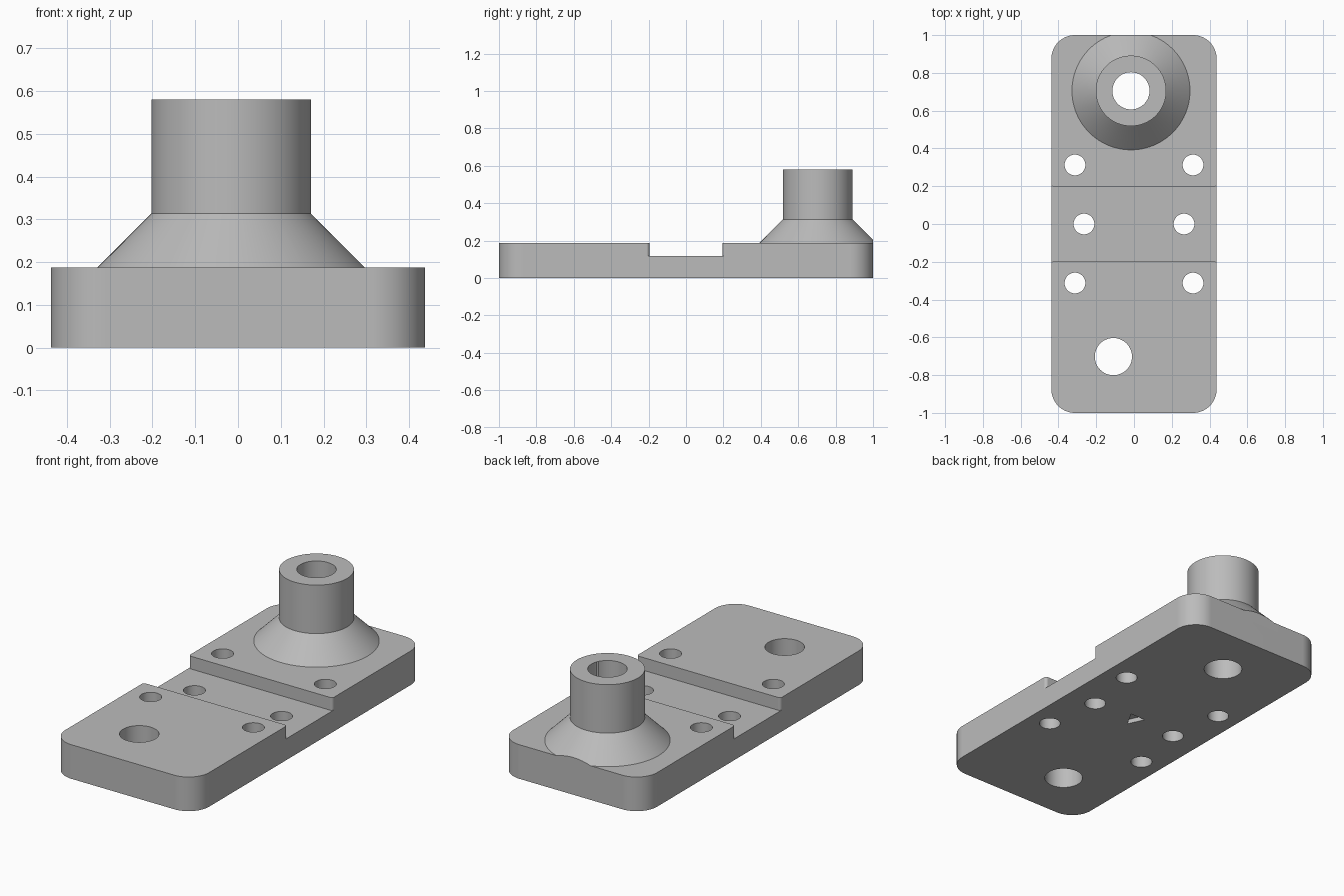
import bpy, bmesh, math
from mathutils import Matrix, Vector

cube = bpy.data.objects.get("Cube")
if cube:
    bpy.data.objects.remove(cube, do_unlink=True)

HALF_W, HALF_L, TOP = 0.4375, 1.0, 0.1875
CORNER, SLOT, SLOT_FLOOR, SLOT_ROUND = 0.125, 0.196, 0.1175, 0.016
BOSS = (-0.016, 0.705)

grey = bpy.data.materials.new("plain grey")
grey.use_nodes = True
GREY = (0.5, 0.5, 0.5, 1)
grey.diffuse_color = GREY
grey.node_tree.nodes["Principled BSDF"].inputs["Base Color"].default_value = GREY


def make_object(name, bm):
    bmesh.ops.recalc_face_normals(bm, faces=bm.faces)
    mesh = bpy.data.meshes.new(name)
    bm.to_mesh(mesh)
    bm.free()
    mesh.materials.append(grey)
    obj = bpy.data.objects.new(name, mesh)
    bpy.context.collection.objects.link(obj)
    return obj


def prism(name, outline, z0, z1):
    bm = bmesh.new()
    face = bm.faces.new([bm.verts.new((x, y, z0)) for x, y in outline])
    new = bmesh.ops.extrude_face_region(bm, geom=[face])["geom"]
    verts = [v for v in new if isinstance(v, bmesh.types.BMVert)]
    bmesh.ops.translate(bm, verts=verts, vec=(0, 0, z1 - z0))
    return make_object(name, bm)


def arc(cx, cy, r, start, end, steps):
    angles = [math.radians(start + (end - start) * i / steps) for i in range(steps + 1)]
    return [(cx + r * math.cos(a), cy + r * math.sin(a)) for a in angles]


def four_way(quarter):
    """Mirror a +x +y run of points into a closed outline."""
    back = quarter[::-1]
    return (quarter + [(-x, y) for x, y in back]
            + [(-x, -y) for x, y in quarter] + [(x, -y) for x, y in back])


def combine(target, other, operation):
    other.hide_render = True
    mod = target.modifiers.new(operation.lower(), 'BOOLEAN')
    mod.operation, mod.solver, mod.object = operation, 'EXACT', other
    bpy.context.view_layer.objects.active = target
    bpy.ops.object.modifier_apply(modifier=mod.name)
    bpy.data.objects.remove(other, do_unlink=True)


# Base plate with rounded corners
plate = prism("mounting_plate", four_way(
    arc(HALF_W - CORNER, HALF_L - CORNER, CORNER, 0, 90, 16)), 0, TOP)

# Cross slot, flared at its ends so the raised blocks get small rounded corners
flare = arc(HALF_W - SLOT_ROUND, SLOT + SLOT_ROUND, SLOT_ROUND, 0, -90, 6)
slot = prism("slot_cutter", four_way(
    [(HALF_W + 0.1, SLOT + SLOT_ROUND)] + flare), SLOT_FLOOR, 0.4)
combine(plate, slot, 'DIFFERENCE')

# Conical foot and round collar, trimmed flush with the back of the plate
bm = bmesh.new()
profile = [(0, 0.16), (0.3125, 0.16), (0.3125, TOP), (0.1865, 0.3135), (0.1865, 0.58), (0, 0.58)]
verts = [bm.verts.new((r, 0, z)) for r, z in profile]
edges = [bm.edges.new(pair) for pair in zip(verts, verts[1:])]
bmesh.ops.spin(bm, geom=verts + edges, axis=(0, 0, 1), cent=(0, 0, 0),
               angle=math.tau, steps=96, use_duplicate=False)
bmesh.ops.remove_doubles(bm, verts=bm.verts, dist=0.0001)
bmesh.ops.transform(bm, matrix=Matrix.Translation(Vector((*BOSS, 0))), verts=bm.verts)
cut = bmesh.ops.bisect_plane(bm, geom=bm.verts[:] + bm.edges[:] + bm.faces[:],
                             plane_co=(0, HALF_L, 0), plane_no=(0, 1, 0), clear_outer=True)
rim = [e for e in cut["geom_cut"] if isinstance(e, bmesh.types.BMEdge)]
bmesh.ops.holes_fill(bm, edges=rim, sides=0)
combine(plate, make_object("collar", bm), 'UNION')

# Through holes: two large bores and three pairs of screw holes
holes = [(*BOSS, 0.0985), (-0.109, -0.702, 0.0985)]
for side in (-1, 1):
    holes += [(side * x, y, 0.055) for x, y in ((0.3125, 0.3125), (0.265, 0), (0.3125, -0.3125))]
for x, y, r in holes:
    circle = arc(x, y, r, 0, 360, 48)[:-1]
    combine(plate, prism("hole_cutter", circle, -0.1, 0.8), 'DIFFERENCE')

# Shallow triangular pocket underneath
pocket = prism("pocket_cutter", [(-0.042, 0.037), (0, -0.055), (0.05, 0.037)], -0.1, 0.025)
combine(plate, pocket, 'DIFFERENCE')

# Smooth round surfaces, keep edges sharp
bpy.ops.object.select_all(action='DESELECT')
plate.select_set(True)
bpy.context.view_layer.objects.active = plate
bpy.ops.object.shade_smooth_by_angle(angle=math.radians(25))
normals = plate.modifiers.new("flat wall normals", 'WEIGHTED_NORMAL')
normals.keep_sharp = True
